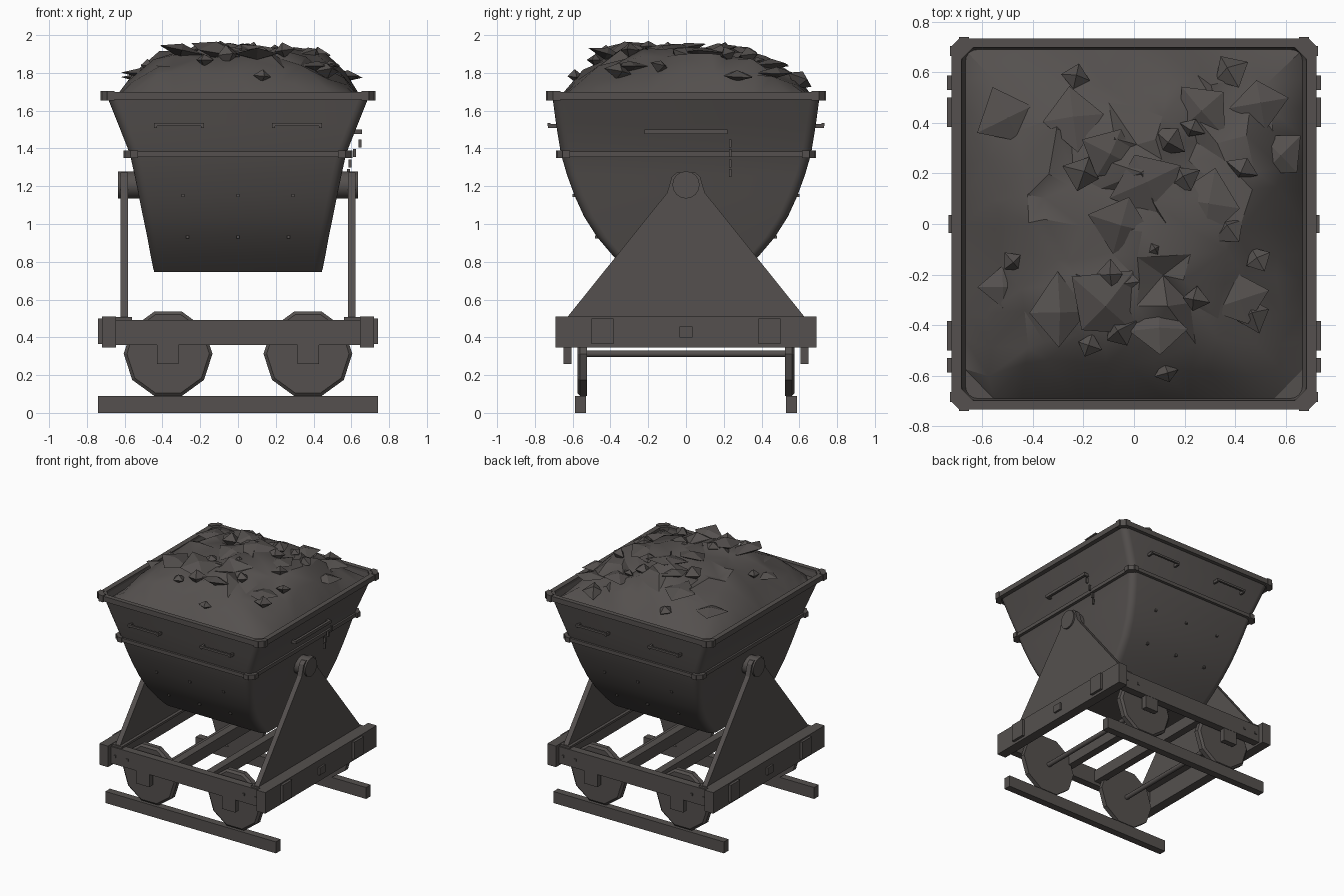
import bpy, bmesh, math, random
from mathutils import Vector, Matrix, noise

if "Cube" in bpy.data.objects:
    bpy.data.objects.remove(bpy.data.objects["Cube"])

random.seed(4)
iron = bpy.data.materials.new("dark_iron")
iron.diffuse_color = (0.09, 0.081, 0.077, 1)
iron.use_nodes = True
iron.node_tree.nodes["Principled BSDF"].inputs["Base Color"].default_value = iron.diffuse_color


def finish(name, bm, smooth=None):
    bmesh.ops.recalc_face_normals(bm, faces=bm.faces)
    me = bpy.data.meshes.new(name)
    bm.to_mesh(me)
    bm.free()
    me.materials.append(iron)
    ob = bpy.data.objects.new(name, me)
    bpy.context.collection.objects.link(ob)
    if smooth:
        bpy.ops.object.select_all(action='DESELECT')
        bpy.context.view_layer.objects.active = ob
        ob.select_set(True)
        bpy.ops.object.shade_smooth_by_angle(angle=math.radians(smooth))
    return ob


def add_box(bm, x, y, z, rot=0):
    """Box from (min, max) ranges, optionally turned about z."""
    c = Vector((sum(x) / 2, sum(y) / 2, sum(z) / 2))
    m = (Matrix.Translation(c) @ Matrix.Rotation(rot, 4, 'Z')
         @ Matrix.Diagonal((x[1] - x[0], y[1] - y[0], z[1] - z[0], 1)))
    bmesh.ops.create_cube(bm, size=1, matrix=m)


def boxes(name, items):
    bm = bmesh.new()
    for it in items:
        add_box(bm, *it)
    return finish(name, bm)


def sym(s, a, b):
    return (a, b) if s > 0 else (-b, -a)


def rounded(hx, hy, r, n):
    """Rectangle outline with rounded (n > 1) or chamfered (n = 1) corners."""
    pts = []
    for k, (sx, sy) in enumerate(((1, 1), (-1, 1), (-1, -1), (1, -1))):
        for i in range(n + 1):
            a = math.pi / 2 * (k + i / n)
            pts.append((sx * (hx - r) + r * math.cos(a), sy * (hy - r) + r * math.sin(a)))
    return pts


def bridge(bm, loops, close=False):
    pairs = list(zip(loops, loops[1:])) + ([(loops[-1], loops[0])] if close else [])
    for a, b in pairs:
        for i in range(len(a)):
            j = (i + 1) % len(a)
            bm.faces.new((a[i], a[j], b[j], b[i]))


def ring(name, z0, z1, out, inn, c):
    bm = bmesh.new()
    loops = [[bm.verts.new((x, y, z)) for x, y in rounded(*h, c, 1)]
             for h, z in ((out, z0), (out, z1), (inn, z1), (inn, z0))]
    bridge(bm, loops, True)
    return finish(name, bm)


def cylinder(bm, r1, r2, depth, loc, axis, n, turn=0):
    rot = Matrix.Rotation(math.pi / 2, 4, 'Y' if axis == 'X' else 'X')
    bmesh.ops.create_cone(bm, cap_ends=True, segments=n, radius1=r1, radius2=r2, depth=depth,
                          matrix=Matrix.Translation(loc) @ rot @ Matrix.Rotation(turn, 4, 'Z'))


# Tub: lofted rounded rectangles, (z, half x, half y), with a short inner wall at the top
SECTIONS = [(0.745, 0.443, 0.30), (0.77, 0.45, 0.325), (0.83, 0.462, 0.385), (0.93, 0.48, 0.47),
            (1.04, 0.503, 0.54), (1.15, 0.525, 0.59), (1.26, 0.548, 0.63), (1.37, 0.572, 0.662),
            (1.53, 0.635, 0.688), (1.68, 0.695, 0.708)]
INNER = [(1.68, 0.682, 0.698), (1.58, 0.645, 0.68)]
bm = bmesh.new()
loops = [[bm.verts.new((x, y, z)) for x, y in rounded(hx, hy, 0.05, 4)] for z, hx, hy in SECTIONS + INNER]
bridge(bm, loops)
bm.faces.new(loops[0])
finish("tub", bm, 30)

# Rim, middle band and their corner brackets
ring("tub_rim", 1.66, 1.70, (0.722, 0.735), (0.682, 0.698), 0.045)
ring("middle_band", 1.355, 1.383, (0.592, 0.68), (0.56, 0.65), 0.04)
for name, hx, hy, z in (("rim_corners", 0.728, 0.74, (1.654, 1.705)),
                        ("band_corners", 0.605, 0.688, (1.35, 1.388))):
    items = []
    for sx in (1, -1):
        for sy in (1, -1):
            items.append((sym(sx, hx - 0.035, hx), sym(sy, hy - 0.075, hy - 0.035), z))
            items.append((sym(sx, hx - 0.075, hx - 0.035), sym(sy, hy - 0.035, hy), z))
            items.append((sym(sx, hx - 0.055, hx - 0.015), sym(sy, hy - 0.055, hy - 0.015), z, math.pi / 4))
    boxes(name, items)


def half_y(z):
    for (z0, _, y0), (z1, _, y1) in zip(SECTIONS, SECTIONS[1:]):
        if z <= z1:
            return y0 + (y1 - y0) * (z - z0) / (z1 - z0)


# Grab bars on front and back, one bar on the right side
items = []
for sy in (1, -1):
    for sx in (1, -1):
        items.append((sym(sx, 0.18, 0.445), sym(sy, 0.718, 0.733), (1.518, 1.534)))
        for x in (0.18, 0.43):
            items.append((sym(sx, x, x + 0.015), sym(sy, 0.68, 0.73), (1.508, 1.53)))
items.append(((0.637, 0.657), (-0.22, 0.22), (1.477, 1.5)))
items += [((0.60, 0.65), (y - 0.01, y + 0.01), (1.477, 1.5)) for y in (-0.21, 0.21)]
boxes("grab_bars", items)

# Hanging chain on the right side
boxes("chain", [((x - 0.008, x + 0.008), (0.228, 0.242), (z, z + 0.042))
                for x, z in ((0.645, 1.405), (0.618, 1.355), (0.592, 1.3), (0.585, 1.25))])

# Rivets on the tub and frame
items = []
for sy in (1, -1):
    for z, xs in ((1.15, 0.29), (0.93, 0.268)):
        for x in (-xs, 0, xs):
            y = half_y(z)
            items.append(((x - 0.008, x + 0.008), sym(sy, y - 0.01, y + 0.012), (z - 0.008, z + 0.008)))
    for x in (-0.61, -0.505, 0.505, 0.61):
        items.append(((x - 0.009, x + 0.009), sym(sy, 0.64, 0.657), (0.416, 0.434)))
boxes("rivets", items)


# Coal heap: jittered, creased mound
def heap_z(x, y):
    d = max(0, 1 - abs(x / 0.67) ** 3.2) * max(0, 1 - abs(y / 0.695) ** 3.2)
    return 1.64 + 0.275 * d ** 0.9 + min(1, d * 3) * 0.05 * noise.noise((x * 4, y * 4, 2.5))


bm = bmesh.new()
N = 12
grid = []
for i in range(N + 1):
    row = []
    for j in range(N + 1):
        x, y = (2 * i / N - 1) * 0.668, (2 * j / N - 1) * 0.69
        z = heap_z(x, y)
        if 0 < i < N and 0 < j < N:
            x += random.uniform(-0.035, 0.035)
            y += random.uniform(-0.035, 0.035)
            z = heap_z(x, y) + (random.uniform(-0.035, 0.035) if 1 < i < N - 1 and 1 < j < N - 1 else 0)
        row.append(bm.verts.new((x, y, z)))
    grid.append(row)
for i in range(N):
    for j in range(N):
        a, b, c, d = grid[i][j], grid[i + 1][j], grid[i + 1][j + 1], grid[i][j + 1]
        tris = ((a, b, c), (a, c, d)) if random.random() < 0.5 else ((a, b, d), (b, c, d))
        for t in tris:
            bm.faces.new(t)
finish("coal_heap", bm, 28)

# Coal lumps and broad slabs: jittered octahedra (x, y, size)
LUMPS = [(-.23, .58, .055), (.38, .6, .075), (.14, .33, .08), (.23, .38, .05), (-.2, .2, .08),
         (.2, .18, .065), (.43, .22, .065), (.38, -.02, .07), (.49, -.14, .05),
         (.08, -.1, .045), (-.09, -.2, .06), (-.48, -.15, .05), (-.06, -.43, .075), (-.18, -.48, .055),
         (.24, -.3, .06), (.47, -.36, .07), (.13, -.59, .05)]
SLABS = [(-.24, .42, .14), (-.5, .42, .12), (-.1, .28, .13), (.05, .17, .15), (.58, .27, .12), (.3, .08, .14),
         (-.3, -.35, .15), (-.12, -.32, .16), (.1, -.42, .13), (.42, -.3, .13), (.27, .45, .14), (-.05, .0, .13),
         (-.52, -.25, .1), (.5, .48, .11)]


def lumps(name, data, flat, tilt, lift):
    bm = bmesh.new()
    for x, y, s in data:
        m = (Matrix.Translation((x, y, min(heap_z(x, y) + lift, 1.995 - s * max(0.45, flat))))
             @ Matrix.Rotation(random.uniform(0, 3), 4, 'Z') @ Matrix.Rotation(random.uniform(-tilt, tilt), 4, 'X'))
        v = [bm.verts.new(m @ (Vector(p) * s * random.uniform(0.75, 1.15)))
             for p in ((1, 0, 0), (0, 1, 0), (-1, 0, 0), (0, -1, 0), (0, 0, flat), (0, 0, -flat))]
        for k in range(4):
            bm.faces.new((v[k], v[(k + 1) % 4], v[4]))
            bm.faces.new((v[(k + 1) % 4], v[k], v[5]))
    finish(name, bm)


lumps("coal_lumps", LUMPS, 0.7, 0.5, 0.015)
lumps("coal_slabs", SLABS, 0.25, 0.3, 0.005)

# Triangular side supports with trunnion pins
half = [(0.63, 0.505), (0.10, 1.165), (0.075, 1.25), (0.05, 1.272)]
outline = half + [(-y, z) for y, z in reversed(half)]
bm = bmesh.new()
pins = bmesh.new()
for s in (1, -1):
    ls = [[bm.verts.new((s * x, y, z)) for y, z in outline] for x in (0.583, 0.622)]
    bridge(bm, ls)
    bm.faces.new(ls[0])
    bm.faces.new(ls[1])
    cylinder(pins, 0.072, 0.072, 0.12, (s * 0.575, 0, 1.207), 'X', 16)
finish("side_supports", bm)
finish("trunnion_pins", pins, 30)

# Chassis frame: end beams, buffer plates, side beams, cross beams, axle boxes
boxes("end_beams", [(sym(s, 0.645, 0.72), (-0.69, 0.69), (0.345, 0.51)) for s in (1, -1)])
boxes("support_feet", [(sym(s, 0.56, 0.65), (-0.64, 0.64), (0.49, 0.507)) for s in (1, -1)])
items = []
for s in (1, -1):
    items.append((sym(s, 0.715, 0.735), (-0.035, 0.035), (0.40, 0.457)))
    items += [(sym(s, 0.715, 0.74), sym(t, 0.385, 0.5), (0.365, 0.5)) for t in (1, -1)]
boxes("buffer_plates", items)
boxes("side_beams", [((-0.65, 0.65), sym(s, 0.59, 0.65), (0.36, 0.492)) for s in (1, -1)])
boxes("cross_beams", [(sym(s, 0.12, 0.18), (-0.6, 0.6), (0.385, 0.475)) for s in (1, -1)])
boxes("axle_boxes", [(sym(s, 0.315, 0.43), sym(t, 0.605, 0.648), (0.26, 0.37))
                     for s in (1, -1) for t in (1, -1)])

# Ten-sided wheels with bevelled outer faces, and axles
bm = bmesh.new()
axles = bmesh.new()
for sx in (1, -1):
    for sy in (1, -1):
        cylinder(bm, 0.235, 0.235, 0.036, (sx * 0.37, sy * 0.543, 0.313), 'Y', 10, math.pi / 2)
        r1, r2 = (0.218, 0.235) if sy < 0 else (0.235, 0.218)
        cylinder(bm, r2, r1, 0.014, (sx * 0.37, sy * 0.568, 0.313), 'Y', 10, math.pi / 2)
    cylinder(axles, 0.018, 0.018, 1.15, (sx * 0.37, 0, 0.313), 'Y', 10)
finish("wheels", bm)
finish("axles", axles, 40)

# Rails
boxes("rails", [((-0.74, 0.74), sym(s, 0.53, 0.587), (0, 0.09)) for s in (1, -1)])
